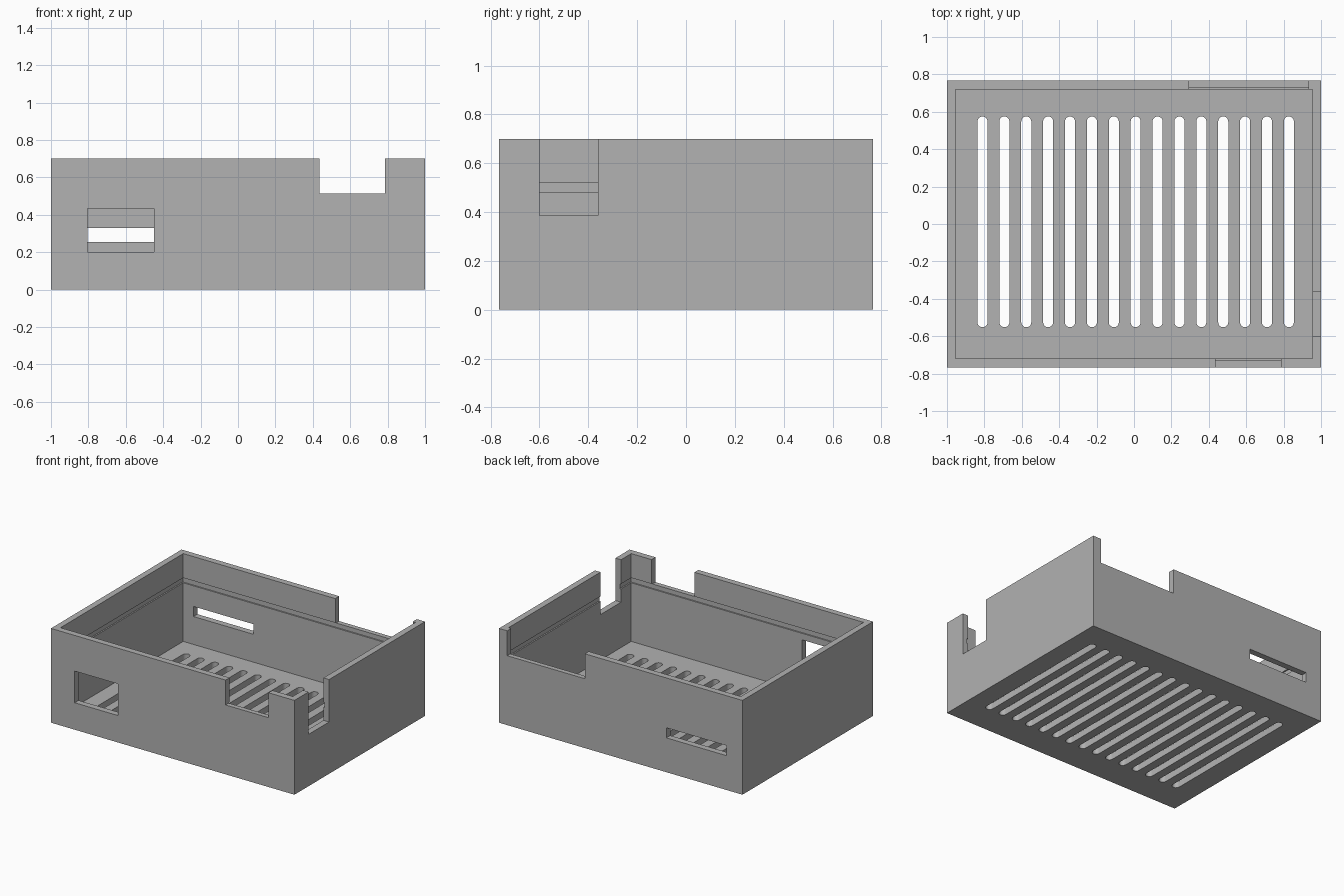
import bpy, bmesh, math

if "Cube" in bpy.data.objects:
    bpy.data.objects.remove(bpy.data.objects["Cube"], do_unlink=True)

HX, HY, H = 1.0, 0.766, 0.7      # half length, half depth, height
WALL, FLOOR = 0.046, 0.048
LIP = 0.515                      # sill of the front and back rim openings
OUT = 0.05                       # cutter overshoot

grey = bpy.data.materials.new("plastic_grey")
grey.use_nodes = True
colour = (0.445, 0.445, 0.445, 1)
grey.diffuse_color = colour
grey.node_tree.nodes["Principled BSDF"].inputs["Base Color"].default_value = colour


def add_prism(bm, outline, z0, z1):
    """Extrude a counter-clockwise xy outline from z0 to z1."""
    face = bm.faces.new([bm.verts.new((x, y, z0)) for x, y in outline])
    top = bmesh.ops.extrude_face_region(bm, geom=[face])["geom"]
    for v in top:
        if isinstance(v, bmesh.types.BMVert):
            v.co.z = z1


def make_object(name, prisms):
    bm = bmesh.new()
    for outline, z0, z1 in prisms:
        add_prism(bm, outline, z0, z1)
    bmesh.ops.recalc_face_normals(bm, faces=bm.faces)
    mesh = bpy.data.meshes.new(name)
    bm.to_mesh(mesh)
    bm.free()
    mesh.materials.append(grey)
    obj = bpy.data.objects.new(name, mesh)
    bpy.context.collection.objects.link(obj)
    return obj


def box(x0, x1, y0, y1, z0, z1):
    return [(x0, y0), (x1, y0), (x1, y1), (x0, y1)], z0, z1


def slot(cx, y0, y1, r, steps=10):
    """Rounded-end slot through the floor."""
    ends = [(y1 - r, 0), (y0 + r, math.pi)]
    pts = [(cx + r * math.cos(a0 + math.pi * i / steps),
            cy + r * math.sin(a0 + math.pi * i / steps))
           for cy, a0 in ends for i in range(steps + 1)]
    return pts, -OUT, FLOOR + OUT


# Outer block and the pieces removed from it
case = make_object("case_tray", [box(-HX, HX, -HY, HY, 0, H)])
ix, iy, g = HX - WALL, HY - WALL, 0.01
front = (-HY - OUT, -iy + OUT)
back = (iy - OUT, HY + OUT)
side = (ix - OUT, HX + OUT)
cutters = {
    "cavity": [box(-ix, ix, -iy, iy, FLOOR, H + OUT)],
    "lid_snap_groove": [box(-ix - g, ix + g, -iy - g, iy + g, 0.483, 0.52)],
    "wall_openings": [
        box(-0.805, -0.45, *front, 0.2, 0.435),     # front window
        box(0.435, 0.787, *front, LIP, H + OUT),    # front rim notch
        box(0.295, 0.932, *back, LIP, H + OUT),     # back rim notch
        box(-0.87, -0.375, *back, 0.255, 0.33),     # back slot
        box(*side, -0.6, -0.36, 0.385, H + OUT),    # side rim notch
    ],
    "floor_vents": [slot(-0.81 + 0.117 * i, -0.552, 0.575, 0.027) for i in range(15)],
}

helpers = []
for name, prisms in cutters.items():
    cutter = make_object(name + "_cutter", prisms)
    cutter.hide_render = True
    helpers.append(cutter)
    mod = case.modifiers.new(name, "BOOLEAN")
    mod.operation = "DIFFERENCE"
    mod.solver = "EXACT"
    mod.object = cutter

# Bake the cuts into the tray and drop the helpers
bpy.context.view_layer.update()
graph = bpy.context.evaluated_depsgraph_get()
result = bpy.data.meshes.new_from_object(case.evaluated_get(graph))
case.modifiers.clear()
case.data = result
for cutter in helpers:
    bpy.data.objects.remove(cutter, do_unlink=True)

# Smooth only the rounded vent ends
bpy.ops.object.select_all(action="DESELECT")
case.select_set(True)
bpy.context.view_layer.objects.active = case
bpy.ops.object.shade_smooth_by_angle(angle=math.radians(30))
